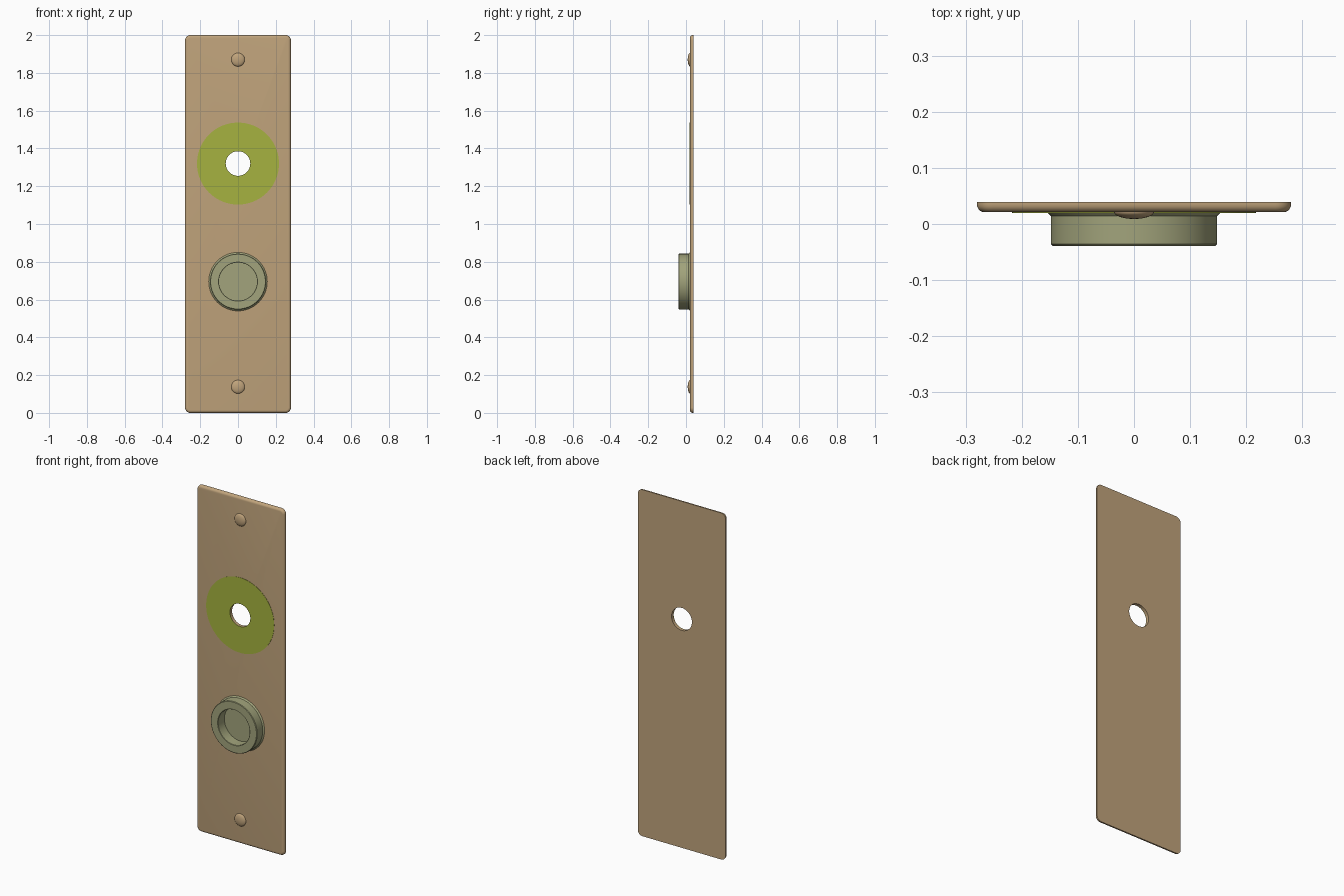
import bpy, bmesh
from math import pi, sin, cos, radians

if "Cube" in bpy.data.objects:
    bpy.data.objects.remove(bpy.data.objects["Cube"])

FRONT, BACK = 0.021, 0.039   # plate faces along y
EYE_Z, BUTTON_Z = 1.32, 0.695


def material(name, rgb):
    m = bpy.data.materials.new(name)
    m.diffuse_color = (*rgb, 1)
    m.use_nodes = True
    m.node_tree.nodes["Principled BSDF"].inputs["Base Color"].default_value = m.diffuse_color
    return m


def finish(name, bm, mat):
    bmesh.ops.recalc_face_normals(bm, faces=bm.faces)
    me = bpy.data.meshes.new(name)
    bm.to_mesh(me)
    bm.free()
    ob = bpy.data.objects.new(name, me)
    bpy.context.collection.objects.link(ob)
    me.materials.append(mat)
    return ob


def smooth(ob):
    bpy.ops.object.select_all(action='DESELECT')
    ob.select_set(True)
    bpy.context.view_layer.objects.active = ob
    bpy.ops.object.shade_smooth_by_angle(angle=radians(35))


def lathe(name, profile, z, mat, n=64, closed=False):
    """Revolve (radius, y) points around the y direction at height z."""
    bm = bmesh.new()
    rings = []
    for r, y in profile:
        if r == 0:
            rings.append([bm.verts.new((0, y, z))] * n)
        else:
            rings.append([bm.verts.new((r * cos(2 * pi * i / n), y, z + r * sin(2 * pi * i / n)))
                          for i in range(n)])
    pairs = list(zip(rings, rings[1:]))
    if closed:
        pairs.append((rings[-1], rings[0]))
    for a, b in pairs:
        for i in range(n):
            j = (i + 1) % n
            bm.faces.new(list(dict.fromkeys((a[i], a[j], b[j], b[i]))))
    return finish(name, bm, mat)


brass = material("brass", (0.53, 0.37, 0.20))
aged = material("aged_brass", (0.36, 0.37, 0.20))
lime = material("lime_ring", (0.38, 0.45, 0.05))

# Backing plate: rounded rectangle, rounded over towards the front
W, H, R, B = 0.28, 2.0, 0.028, 0.014


def outline(bm, inset, y):
    r = R - inset
    verts = []
    for k, (cx, cz) in enumerate([(W - R, H - R), (R - W, H - R), (R - W, R), (W - R, R)]):
        for s in range(9):
            a = pi / 2 * (k + s / 8)
            verts.append(bm.verts.new((cx + r * cos(a), y, cz + r * sin(a))))
    return verts


bm = bmesh.new()
loops = [outline(bm, 0, BACK)]
for s in range(6):
    a = pi / 2 * s / 5
    loops.append(outline(bm, B * (1 - cos(a)), FRONT + B * (1 - sin(a))))
for lo, hi in zip(loops, loops[1:]):
    for i in range(len(lo)):
        j = (i + 1) % len(lo)
        bm.faces.new((lo[i], lo[j], hi[j], hi[i]))
bm.faces.new(loops[0])
bm.faces.new(loops[-1])
plate = finish("back_plate", bm, brass)

# Through hole
cutter = lathe("hole_cutter", [(0, -0.1), (0.065, -0.1), (0.065, 0.1), (0, 0.1)], EYE_Z, brass)
cutter.hide_render = True
mod = plate.modifiers.new("hole", 'BOOLEAN')
mod.object = cutter
mod.solver = 'EXACT'
bpy.context.view_layer.objects.active = plate
bpy.ops.object.modifier_apply(modifier=mod.name)
bpy.data.objects.remove(cutter)
smooth(plate)

# Thin coloured ring around the hole
smooth(lathe("hole_ring", [(0.065, FRONT + 0.003), (0.065, FRONT - 0.0015),
                           (0.217, FRONT - 0.0015), (0.217, FRONT + 0.003)],
             EYE_Z, lime, n=96, closed=True))

# Raised collar with flared foot, and its recessed floor
smooth(lathe("collar", [(0.101, FRONT + 0.002), (0.155, FRONT + 0.002), (0.155, FRONT),
                        (0.148, 0.014), (0.148, -0.036), (0.145, -0.039),
                        (0.103, -0.039), (0.101, -0.037)],
             BUTTON_Z, aged, closed=True))
smooth(lathe("recess_floor", [(0, FRONT - 0.001), (0.102, FRONT - 0.001)], BUTTON_Z, aged))

# Domed screw heads
dome = [(0.036 * cos(pi / 2 * k / 8), FRONT + 0.001 - 0.013 * sin(pi / 2 * k / 8)) for k in range(8)]
dome.append((0, FRONT - 0.012))
for label, z in (("top", 1.87), ("bottom", 0.138)):
    smooth(lathe(label + "_screw", dome, z, brass, n=32))
